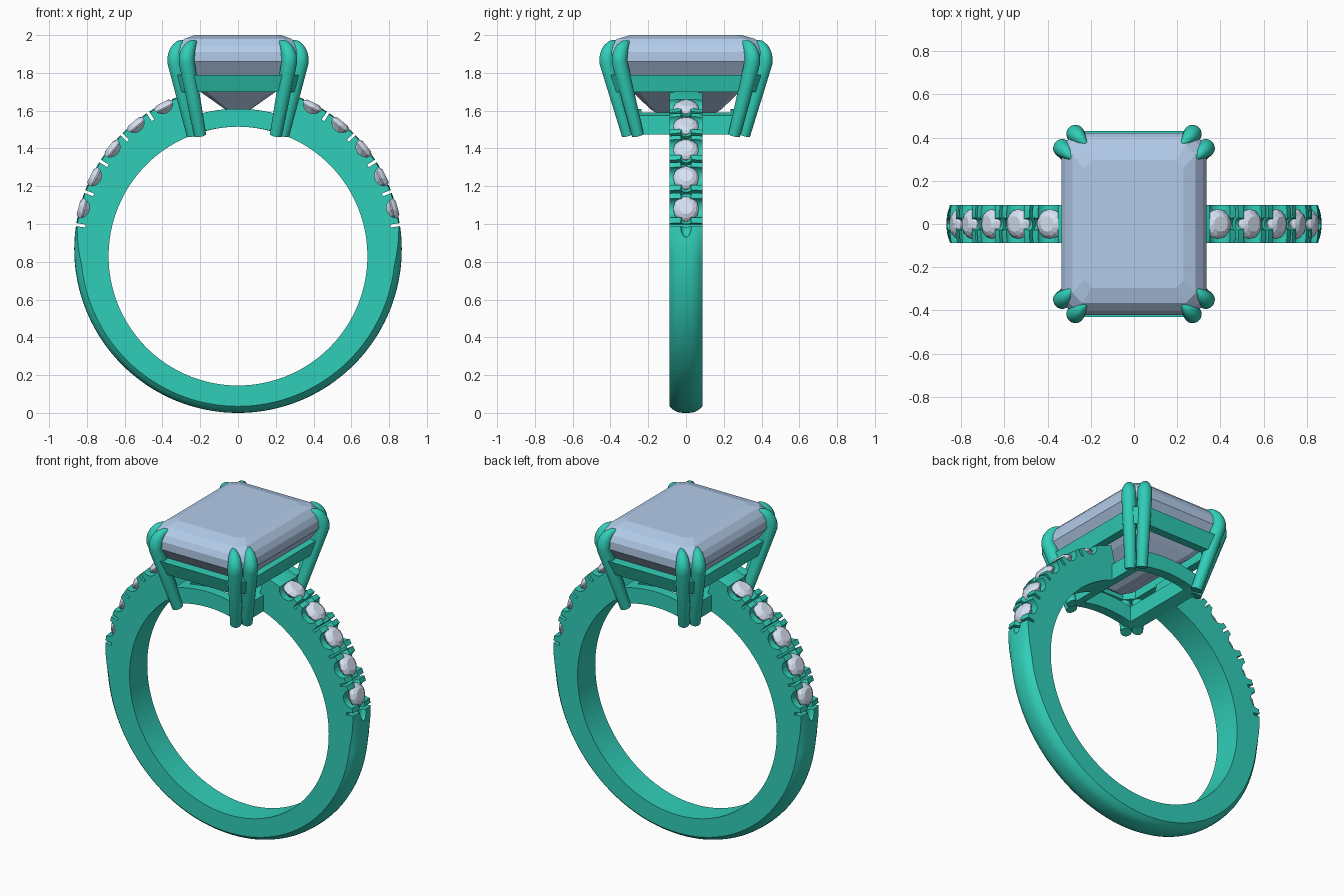
import bpy, bmesh, math
from mathutils import Matrix, Vector

if "Cube" in bpy.data.objects:
    bpy.data.objects.remove(bpy.data.objects["Cube"])

RO, CO = 0.867, 0.867      # outer band radius and centre height
RI, CI = 0.685, 0.83       # finger hole radius and centre height
PAVE = [14.6 + 12 * k for k in range(5)]


def material(name, col):
    m = bpy.data.materials.new(name)
    m.diffuse_color = (*col, 1)
    m.use_nodes = True
    m.node_tree.nodes["Principled BSDF"].inputs["Base Color"].default_value = m.diffuse_color
    return m


METAL = material("green_metal", (0.03, 0.62, 0.48))
GEM = material("blue_gem", (0.45, 0.60, 0.82))
SMALL = material("pale_gem", (0.68, 0.76, 0.90))


def finish(name, bm, mat=None, smooth=None):
    bmesh.ops.recalc_face_normals(bm, faces=bm.faces[:])
    me = bpy.data.meshes.new(name)
    bm.to_mesh(me)
    bm.free()
    ob = bpy.data.objects.new(name, me)
    bpy.context.collection.objects.link(ob)
    if mat:
        me.materials.append(mat)
    if smooth:
        me.shade_smooth()
        me.set_sharp_from_angle(angle=math.radians(smooth))
    return ob


def loft(bm, rings, closed=False):
    """Skin a list of equal-length point loops; cap the ends unless closed."""
    vs = [[bm.verts.new(p) for p in r] for r in rings]
    n = len(vs[0])
    for i in range(len(vs) if closed else len(vs) - 1):
        a, b = vs[i], vs[(i + 1) % len(vs)]
        for j in range(n):
            k = (j + 1) % n
            bm.faces.new((a[j], a[k], b[k], b[j]))
    if not closed:
        bm.faces.new(vs[0])
        bm.faces.new(vs[-1])


def cut_rect(x, y, z, c):
    """Rectangle with chamfered corners."""
    pts = [(x, y - c), (x - c, y), (c - x, y), (-x, y - c),
           (-x, c - y), (c - x, -y), (x - c, -y), (x, c - y)]
    return [(px, py, z) for px, py in pts]


def on_band(deg, side, r=RO):
    """Frame on the outer band surface: local z is outward, y is along the width."""
    a = math.radians(deg if side > 0 else 180 - deg)
    return Matrix.Translation((r * math.cos(a), 0, CO + r * math.sin(a))) @ \
        Matrix.Rotation(math.pi / 2 - a, 4, 'Y')


# Band: tapered section, rounded below and flat along the stone rows
W, END, N = 0.087, 73.9, 200
bm = bmesh.new()
rings = []
for i in range(N + 1):
    deg = END - (180 + 2 * END) * i / N
    a = math.radians(deg)
    c, s = math.cos(a), math.sin(a)
    blend = min(1, max(0, (s + 0.1) / 0.25))
    drop = 0.035 + (0.006 - 0.035) * blend
    ring = []
    for k in range(-5, 6):
        t = k / 5
        r = RO - drop * abs(t) ** 3
        ring.append((r * c, W * t, CO + r * s))
    for y in (W, -W):
        ring.append((RI * c, y, CI + RI * s))
    rings.append(ring)
loft(bm, rings)
band = finish("band", bm, METAL)

# Cutters: side scoops and slits, then pointed grooves between the stones
scoops, grooves = bmesh.new(), bmesh.new()
for side in (1, -1):
    for deg in PAVE:
        f = on_band(deg, side)
        bmesh.ops.create_cone(scoops, cap_ends=True, segments=24, radius1=0.053, radius2=0.053,
                              depth=0.4, matrix=f @ Matrix.Rotation(math.pi / 2, 4, 'X'))
        f = on_band(deg - 6, side)
        bmesh.ops.create_cube(scoops, size=1, matrix=f @ Matrix.Diagonal((0.016, 0.4, 0.10, 1)))
        bmesh.ops.create_uvsphere(grooves, u_segments=12, v_segments=8, radius=1,
                                  matrix=f @ Matrix.Diagonal((0.07, 0.03, 0.028, 1)))
cutters = [finish("scoop_cutter", scoops), finish("groove_cutter", grooves)]
bpy.context.view_layer.objects.active = band
for cutter in cutters:
    cutter.hide_render = True
    mod = band.modifiers.new(cutter.name, 'BOOLEAN')
    mod.operation, mod.solver, mod.object = 'DIFFERENCE', 'EXACT', cutter
    bpy.ops.object.modifier_apply(modifier=mod.name)
    bpy.data.objects.remove(cutter)
band.data.shade_smooth()
band.data.set_sharp_from_angle(angle=math.radians(30))

# Small round stones along both shoulders
for side in (1, -1):
    for i, deg in enumerate(PAVE):
        bm = bmesh.new()
        loft(bm, [[(r * math.cos(math.tau * (j + o) / 12), r * math.sin(math.tau * (j + o) / 12), z)
                   for j in range(12)]
                  for r, z, o in ((0.036, 0.006, 0), (0.056, -0.006, 0.5), (0.069, -0.022, 0),
                                  (0.069, -0.028, 0), (0.045, -0.052, 0.5), (0.008, -0.066, 0))])
        bm.transform(on_band(deg, side))
        finish(f"small_stone_{'right' if side > 0 else 'left'}_{i + 1}", bm, SMALL)

# Step-cut centre stone
bm = bmesh.new()
loft(bm, [cut_rect(*p) for p in (
    (0.230, 0.295, 2.00, 0.035), (0.285, 0.365, 1.98, 0.045), (0.318, 0.402, 1.945, 0.055),
    (0.335, 0.420, 1.91, 0.06), (0.335, 0.420, 1.86, 0.06), (0.285, 0.370, 1.79, 0.05),
    (0.200, 0.285, 1.70, 0.035), (0.065, 0.185, 1.605, 0.015), (0.02, 0.15, 1.585, 0.006))])
finish("centre_stone", bm, GEM)

# Upper rail under the centre stone
bm = bmesh.new()
loft(bm, [cut_rect(*p) for p in (
    (0.305, 0.395, 1.70, 0.05), (0.328, 0.43, 1.79, 0.06),
    (0.275, 0.36, 1.79, 0.05), (0.255, 0.345, 1.70, 0.05))], closed=True)
finish("upper_rail", bm, METAL)


# Lower rail, arched to follow the finger hole
def arch_loop(x, y, r):
    xs = [x * (k / 8 - 1) for k in range(17)]
    pts = [(px, -y) for px in xs] + [(-px, y) for px in xs]
    return [(px, py, CI + math.sqrt(r * r - px * px)) for px, py in pts]


bm = bmesh.new()
loft(bm, [arch_loop(0.235, 0.295, RI), arch_loop(0.235, 0.295, 0.78),
          arch_loop(0.17, 0.235, 0.78), arch_loop(0.17, 0.235, RI)], closed=True)
finish("lower_rail", bm, METAL, 30)

# Eight claws, two at each corner, bending diagonally over the stone
CLAWS = (((0.24, 0.255), (0.333, 0.352)), ((0.20, 0.308), (0.272, 0.418)))
for sx in (1, -1):
    for sy in (1, -1):
        for i, (foot, top) in enumerate(CLAWS):
            inward = Vector((-1, -1, 0)).normalized()
            across = Vector((1, -1, 0)).normalized()
            path = [(Vector((*foot, 1.47)), 0.032)]
            for k in range(11):
                a = math.pi / 2 * k / 10
                p = Vector((*top, 1.86)) + inward * 0.085 * (1 - math.cos(a))
                p.z += 0.105 * math.sin(a)
                path.append((p, 0.042 * max(0.12, 1 - (k / 10) ** 2.2)))
            bm = bmesh.new()
            rings = []
            for j, (p, r) in enumerate(path):
                t = path[min(j + 1, len(path) - 1)][0] - path[max(j - 1, 0)][0]
                up = t.normalized().cross(across).normalized()
                side = up.cross(t).normalized()
                rings.append([p + r * (math.cos(q) * side + math.sin(q) * up)
                              for q in (math.tau * m / 20 for m in range(20))])
            loft(bm, rings)
            bm.transform(Matrix.Diagonal((sx, sy, 1, 1)))
            place = ("back" if sy > 0 else "front") + ("_right" if sx > 0 else "_left")
            finish(f"claw_{place}_{i + 1}", bm, METAL, 50)
